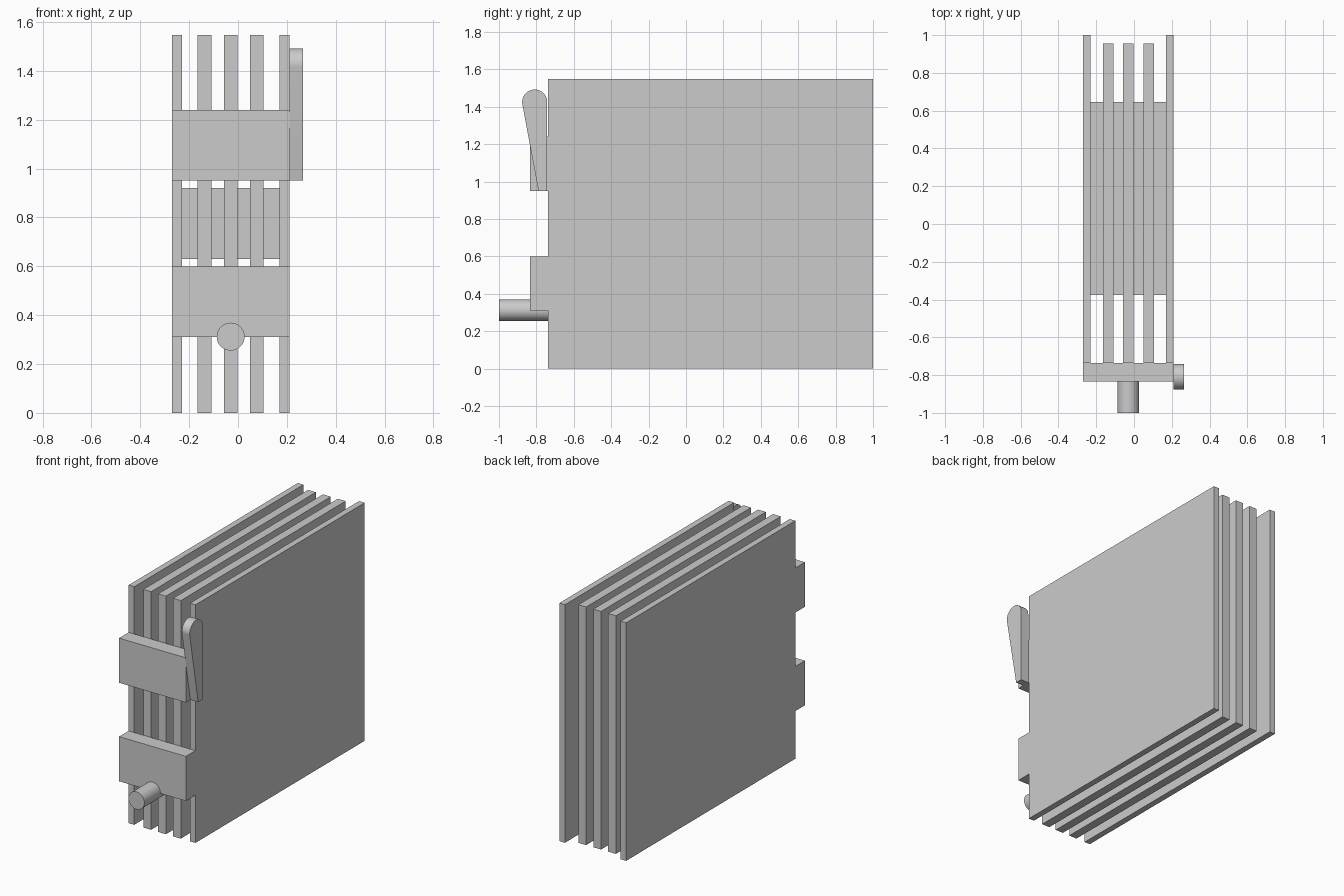
import bpy, bmesh, math
from mathutils import Matrix

if "Cube" in bpy.data.objects:
    bpy.data.objects.remove(bpy.data.objects["Cube"])

MID = -0.03      # centre of the plate stack in x
FRONT = -0.737   # front edge of the plates
TOP = 1.547


def finish(name, bm):
    bmesh.ops.recalc_face_normals(bm, faces=bm.faces)
    mesh = bpy.data.meshes.new(name)
    bm.to_mesh(mesh)
    bm.free()
    obj = bpy.data.objects.new(name, mesh)
    bpy.context.collection.objects.link(obj)
    return obj


def box(name, x, y, z):
    bm = bmesh.new()
    bmesh.ops.create_cube(bm, size=1)
    for v in bm.verts:
        v.co = [(a + b) / 2 + c * (b - a) for (a, b), c in zip((x, y, z), v.co)]
    return finish(name, bm)


def smooth(obj):
    bpy.ops.object.select_all(action='DESELECT')
    obj.select_set(True)
    bpy.context.view_layer.objects.active = obj
    bpy.ops.object.shade_smooth_by_angle(angle=math.radians(30))


# Thin outer plates, a little longer at the back
for side, cx in (("left", -0.22), ("right", 0.22)):
    box(f"outer_plate_{side}", (MID + cx - 0.02, MID + cx + 0.02), (FRONT, 1.0), (0, TOP))

# Three thicker inner plates
for i in range(3):
    cx = MID + (i - 1) * 0.107
    box(f"inner_plate_{i + 1}", (cx - 0.028, cx + 0.028), (FRONT, 0.955), (0, TOP))

# Core block joining the plates
box("core_block", (MID - 0.2, MID + 0.2), (-0.375, 0.647), (0.63, 0.92))

# Front cross bars
for name, z in (("lower_bar", 0.31), ("upper_bar", 0.95)):
    box(name, (MID - 0.24, MID + 0.24), (-0.835, FRONT), (z, z + 0.29))

# Round front peg
bm = bmesh.new()
bmesh.ops.create_cone(bm, cap_ends=True, segments=48, radius1=0.057, radius2=0.057,
                      depth=FRONT + 1.0,
                      matrix=Matrix.Translation((MID, (FRONT - 1.0) / 2, 0.312))
                      @ Matrix.Rotation(math.pi / 2, 4, 'X'))
smooth(finish("front_peg", bm))

# Tapered side lever with rounded top, extruded in x
cy, cz, r = -0.809, 1.425, 0.067
profile = [(-0.789, 0.95), (-0.742, 0.95)]
for i in range(25):
    a = math.radians(i * 188 / 24)
    profile.append((cy + r * math.cos(a), cz + r * math.sin(a)))
bm = bmesh.new()
face = bm.faces.new([bm.verts.new((0.21, y, z)) for y, z in profile])
ext = bmesh.ops.extrude_face_region(bm, geom=[face], use_keep_orig=True)
bmesh.ops.translate(bm, vec=(0.056, 0, 0),
                    verts=[g for g in ext["geom"] if isinstance(g, bmesh.types.BMVert)])
smooth(finish("side_lever", bm))
